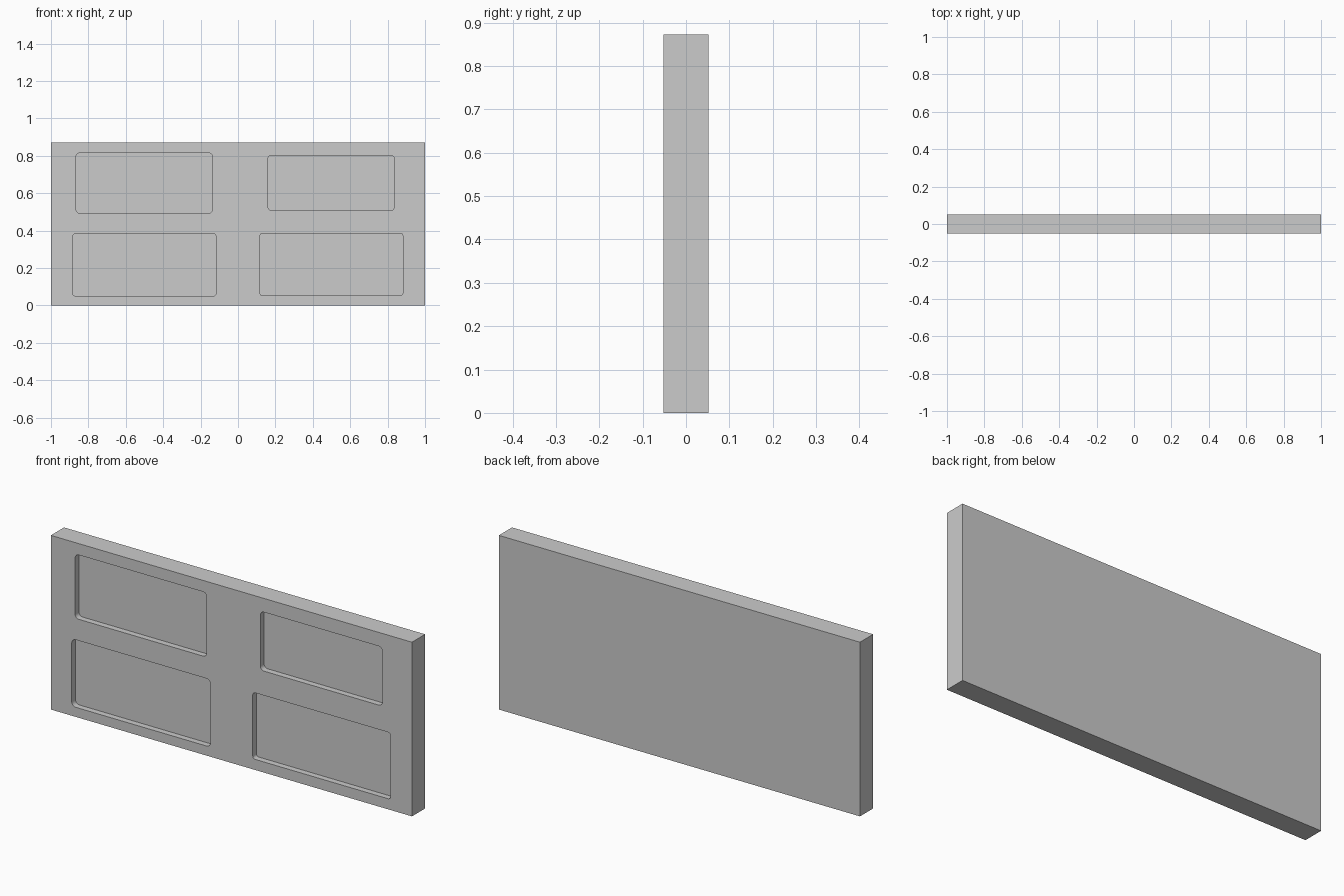
import bpy, bmesh, math

if "Cube" in bpy.data.objects:
    bpy.data.objects.remove(bpy.data.objects["Cube"])

WIDTH, THICK, HEIGHT, DEPTH = 2.0, 0.104, 0.872, 0.03
FRONT = -THICK / 2


def make_object(name, bm):
    mesh = bpy.data.meshes.new(name)
    bm.to_mesh(mesh)
    bm.free()
    obj = bpy.data.objects.new(name, mesh)
    bpy.context.collection.objects.link(obj)
    return obj


def rounded_prism(bm, x0, x1, z0, z1, r, y0, y1, steps=5):
    """Rounded rectangle in the xz plane, extruded from y0 to y1."""
    centres = [(x1 - r, z1 - r), (x0 + r, z1 - r), (x0 + r, z0 + r), (x1 - r, z0 + r)]
    ring = []
    for i, (cx, cz) in enumerate(centres):
        for k in range(steps + 1):
            a = math.pi / 2 * (i + k / steps)
            ring.append(bm.verts.new((cx + r * math.cos(a), y0, cz + r * math.sin(a))))
    face = bm.faces.new(ring)
    ext = bmesh.ops.extrude_face_region(bm, geom=[face])
    moved = [v for v in ext["geom"] if isinstance(v, bmesh.types.BMVert)]
    bmesh.ops.translate(bm, verts=moved, vec=(0, y1 - y0, 0))


# Slab
bm = bmesh.new()
bmesh.ops.create_cube(bm, size=1)
bmesh.ops.scale(bm, verts=bm.verts, vec=(WIDTH, THICK, HEIGHT))
bmesh.ops.translate(bm, verts=bm.verts, vec=(0, 0, HEIGHT / 2))
panel = make_object("panel", bm)

# Four recesses in the front: x0, x1, z0, z1, corner radius
recesses = [
    (-0.866, -0.137, 0.493, 0.815, 0.02),
    (0.160, 0.836, 0.508, 0.803, 0.02),
    (-0.885, -0.116, 0.048, 0.386, 0.022),
    (0.118, 0.881, 0.053, 0.386, 0.013),
]
bm = bmesh.new()
for x0, x1, z0, z1, r in recesses:
    rounded_prism(bm, x0, x1, z0, z1, r, FRONT - 0.05, FRONT + DEPTH)
bmesh.ops.recalc_face_normals(bm, faces=bm.faces)
cutter = make_object("recess_cutter", bm)
cutter.hide_render = True

# Cut the recesses, then drop the cutter
cut = panel.modifiers.new("recesses", "BOOLEAN")
cut.operation = "DIFFERENCE"
cut.solver = "EXACT"
cut.object = cutter
bpy.context.view_layer.objects.active = panel
panel.select_set(True)
bpy.ops.object.modifier_apply(modifier=cut.name)
bpy.data.objects.remove(cutter)
bpy.ops.object.shade_smooth_by_angle(angle=math.radians(30))
